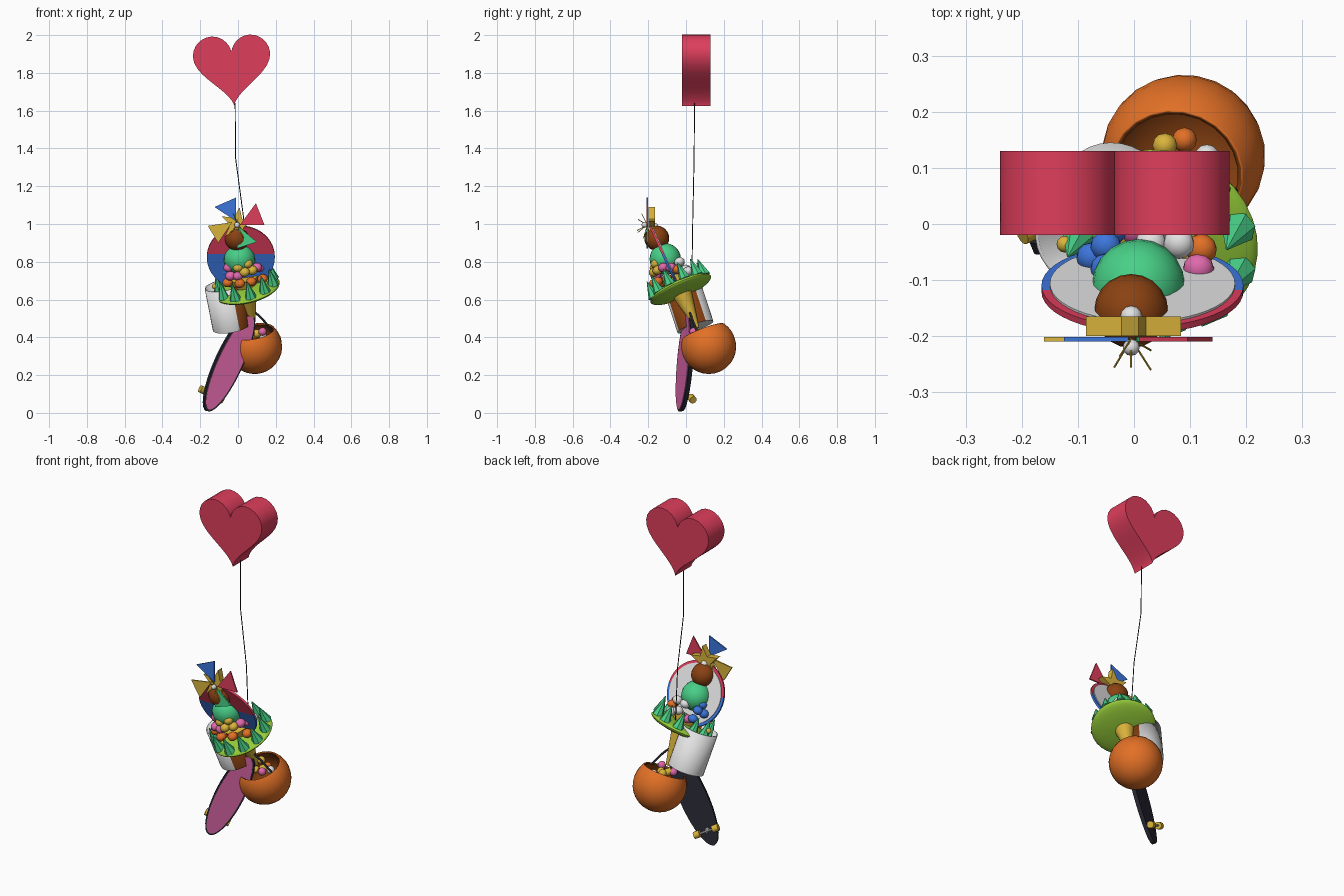
import bpy, bmesh, math, random
from mathutils import Vector, Matrix

if "Cube" in bpy.data.objects:
    bpy.data.objects.remove(bpy.data.objects["Cube"])

random.seed(4)
V = Vector


def mat(name, r, g, b):
    m = bpy.data.materials.new(name)
    m.diffuse_color = [((c / 255 + 0.055) / 1.055) ** 2.4 for c in (r, g, b)] + [1]
    m.use_nodes = True
    m.node_tree.nodes["Principled BSDF"].inputs["Base Color"].default_value = m.diffuse_color
    return m


RED, BLUE = mat("red", 222, 62, 92), mat("blue", 60, 118, 220)
YELLOW, MINT = mat("yellow", 218, 180, 60), mat("mint", 72, 208, 135)
LIME, ORANGE = mat("lime", 150, 205, 58), mat("orange", 226, 112, 38)
BROWN, PINK = mat("brown", 138, 66, 18), mat("pink", 224, 105, 172)
DARK, WHITE = mat("dark", 40, 40, 52), mat("white", 226, 226, 226)


def obj(name, bm, mats, loc=(0, 0, 0), rot=None):
    me = bpy.data.meshes.new(name)
    bmesh.ops.recalc_face_normals(bm, faces=bm.faces)
    bm.to_mesh(me)
    bm.free()
    for m in mats:
        me.materials.append(m)
    o = bpy.data.objects.new(name, me)
    bpy.context.collection.objects.link(o)
    o.matrix_world = Matrix.Translation(loc) @ (rot.to_matrix().to_4x4() if rot else Matrix())
    return o


def aim(d):
    return V(d).normalized().to_track_quat('Z', 'Y')


def ball(name, m, loc, r, squash=1, d=(0, 0, 1), seg=20):
    bm = bmesh.new()
    bmesh.ops.create_uvsphere(bm, u_segments=seg, v_segments=seg // 2 + 2, radius=r)
    bmesh.ops.scale(bm, vec=(1, 1, squash), verts=bm.verts)
    return obj(name, bm, [m], loc, aim(d))


def rod(name, m, a, b, r1, r2, seg=24):
    a, b = V(a), V(b)
    bm = bmesh.new()
    bmesh.ops.create_cone(bm, cap_ends=True, segments=seg, radius1=r1, radius2=r2, depth=(b - a).length)
    return obj(name, bm, [m], (a + b) / 2, aim(b - a))


def prism(name, m, pts, depth, loc, rot=None):
    # outline in x/z, thickness centred along y
    bm = bmesh.new()
    f = bm.faces.new([bm.verts.new((x, -depth / 2, z)) for x, z in pts])
    ext = bmesh.ops.extrude_face_region(bm, geom=[f])
    bmesh.ops.translate(bm, vec=(0, depth, 0), verts=[e for e in ext["geom"] if isinstance(e, bmesh.types.BMVert)])
    return obj(name, bm, [m], loc, rot)


def tube(name, m, pts, r, smooth=False):
    cu = bpy.data.curves.new(name, 'CURVE')
    cu.dimensions = '3D'
    cu.bevel_depth, cu.bevel_resolution = r, 1
    sp = cu.splines.new('NURBS' if smooth else 'POLY')
    sp.points.add(len(pts) - 1)
    for p, c in zip(sp.points, pts):
        p.co = (*c, 1)
    if smooth:
        sp.use_endpoint_u, sp.order_u = True, 3
    cu.materials.append(m)
    bpy.context.collection.objects.link(bpy.data.objects.new(name, cu))


# heart balloon and its string
heart, tilt = [], math.radians(3)
for i in range(48):
    t = 2 * math.pi * i / 48
    x = 0.0128 * 16 * math.sin(t) ** 3
    z = 0.0129 * (13 * math.cos(t) - 5 * math.cos(2 * t) - 2 * math.cos(3 * t) - math.cos(4 * t) + 2.5)
    heart.append((x * math.cos(tilt) + z * -math.sin(tilt), x * math.sin(tilt) + z * math.cos(tilt)))
prism("heart_balloon", RED, heart, 0.15, (-0.03, 0.055, 1.812))
tube("balloon_string", DARK, [(-0.015, 0.045, 1.64), (-0.013, 0.043, 1.35), (0.03, 0.036, 1.03), (0.05, 0.03, 0.66)], 0.0025)

# shield disc: red above, blue below, pale back
n = V((0, -0.91, -0.41)).normalized()
c = V((0.015, -0.115, 0.825))
bm = bmesh.new()
bmesh.ops.create_cone(bm, cap_ends=True, segments=48, radius1=0.18, radius2=0.18, depth=0.012)
bmesh.ops.bisect_plane(bm, geom=bm.verts[:] + bm.edges[:] + bm.faces[:], plane_co=(0, 0.02, 0), plane_no=(0, 1, 0))
for f in bm.faces:
    f.material_index = int(f.calc_center_median().y < 0.02)
obj("shield", bm, [RED, BLUE], c, aim(n))
rod("shield_back", WHITE, c - n * 0.004, c - n * 0.01, 0.165, 0.165, 48)

# tilted plate with leaf cones around the rim
pn = V((-0.22, -0.4, 0.9)).normalized()
pc = V((0.05, -0.028, 0.655))
ball("plate", LIME, pc, 0.175, 0.19, pn, 32)
q = aim(pn)
for i in range(11):
    a = 2 * math.pi * (i + 0.3) / 11
    base = pc + q @ V((0.148 * math.cos(a), 0.148 * math.sin(a), 0.012))
    rod("leaf_cone", MINT, base, base + pn * 0.095, 0.032, 0.002, 7)

# ice cream: wafer and two scoops
rod("wafer_cone", YELLOW, (0.08, 0.06, 0.45), (0.03, -0.06, 0.72), 0.01, 0.075)
ball("mint_scoop", MINT, (0.008, -0.11, 0.815), 0.083)
ball("chocolate_scoop", BROWN, (-0.005, -0.155, 0.925), 0.066)
ball("cream_dab", WHITE, (-0.005, -0.165, 0.985), 0.02, seg=12)

# sweets piled on the plate
sweets = [
    (YELLOW, [(.05, -.16, .79), (0, -.165, .77), (.075, -.15, .755), (.035, -.17, .745)]),
    (PINK, [(-.05, -.13, .77), (-.04, -.15, .725), (.1, -.12, .77), (.0, -.16, .725), (.115, -.08, .77), (.0, -.01, .72)]),
    (ORANGE, [(-.055, -.13, .69), (.07, -.15, .695), (.01, -.17, .685), (.12, -.045, .76), (.13, -.1, .71)]),
    (WHITE, [(.03, -.035, .79), (.08, -.035, .80), (.05, 0, .76), (.09, .01, .75)]),
    (BLUE, [(-.05, -.04, .77), (-.075, -.06, .75), (-.05, -.08, .79), (-.04, -.01, .73)])]
for m, spots in sweets:
    for p in spots:
        ball("sweet", m, p, 0.028, 0.85, pn, 12)

# pinwheel, hub, star and sparkler rods
hub = V((-0.005, -0.205, 0.995))
blades = [(BLUE, [(-.12, .095), (-.005, .145), (-.005, .02)]), (RED, [(.1, .115), (.145, 0), (.015, 0)]),
          (YELLOW, [(-.155, -.005), (-.025, .015), (-.1, -.095)]), (MINT, [(.01, -.01), (.105, -.09), (.0, -.125)])]
for m, pts in blades:
    prism("pinwheel_blade", m, pts, 0.008, hub)
ball("pinwheel_hub", WHITE, hub + V((0, -0.015, 0)), 0.015, seg=12)
star = [((0.09 if i % 2 == 0 else 0.038) * math.sin(math.pi * i / 5 + 0.15),
         (0.09 if i % 2 == 0 else 0.038) * math.cos(math.pi * i / 5 + 0.15)) for i in range(10)]
prism("star", YELLOW, star, 0.035, (-0.005, -0.182, 1.0))
for d in [(.035, -.055, -.03), (0, -.05, .03), (.035, -.02, -.07), (-.03, -.05, -.04), (-.02, -.03, .06)]:
    rod("sparkler_ray", YELLOW, hub, hub + V(d), 0.002, 0.002, 6)

# leaning cup with a brown sleeve panel on its right side
a, b = V((-0.035, 0.05, 0.455)), V((-0.078, -0.022, 0.675))
bm = bmesh.new()
bmesh.ops.create_cone(bm, cap_ends=True, segments=32, radius1=0.1, radius2=0.1, depth=(b - a).length)
bm.faces.ensure_lookup_table()
bmesh.ops.delete(bm, geom=[f for f in bm.faces if f.normal.z > 0.9], context='FACES_ONLY')
rot = aim(b - a)
for f in bm.faces:
    f.material_index = int((rot @ f.normal).dot(V((0.95, -0.25, 0))) > 0.65)
cup = obj("cup", bm, [WHITE, BROWN], (a + b) / 2, rot)
so = cup.modifiers.new("wall", 'SOLIDIFY')
so.thickness = 0.006
ball("cup_pin_head", YELLOW, (-0.123, -0.036, 0.67), 0.015, seg=12)
rod("cup_pin", WHITE, (-0.123, -0.036, 0.67), (-0.08, 0.02, 0.47), 0.004, 0.004, 8)

# round basket, open towards the front, brown inside
bc, bd = V((0.088, 0.12, 0.352)), V((-0.15, -0.35, 0.92))
bm = bmesh.new()
bmesh.ops.create_uvsphere(bm, u_segments=24, v_segments=16, radius=0.146)
bmesh.ops.bisect_plane(bm, geom=bm.verts[:] + bm.edges[:] + bm.faces[:], plane_co=(0, 0, 0.085),
                       plane_no=(0, 0, 1), clear_outer=True)
basket = obj("basket", bm, [ORANGE, BROWN], bc, aim(bd))
so = basket.modifiers.new("wall", 'SOLIDIFY')
so.thickness, so.offset = 0.01, -1
so.material_offset, so.material_offset_rim = 1, 1
tube("basket_handle", DARK, [(-0.03, 0.06, 0.43), (0.0, 0.03, 0.53), (0.1, 0.01, 0.55), (0.18, 0.06, 0.43)], 0.006, True)
for m, p in [(PINK, (.13, .04, .43)), (YELLOW, (.055, .14, .44)), (YELLOW, (.1, .09, .42)),
             (PINK, (.04, .06, .42)), (ORANGE, (.09, .15, .41)), (WHITE, (.13, .12, .41))]:
    ball("basket_sweet", m, p, 0.022, seg=12)

# skateboard: dark deck, pink face, yellow wheels
u = V((0.417, 0.09, 0.905)).normalized()
w = V((0.85, 0.4, -0.43)).normalized()
w = (w - u * w.dot(u)).normalized()
nb = w.cross(u)
frame = Matrix((w, -nb, u)).transposed().to_quaternion()
centre = V((-0.048, -0.005, 0.267))


def oval(s):
    return [(0.078 * s * math.cos(2 * math.pi * i / 40), 0.284 * s * math.sin(2 * math.pi * i / 40)) for i in range(40)]


prism("deck", DARK, oval(1), 0.022, centre, frame)
prism("deck_face", PINK, [(x * 0.88, z * 0.96) for x, z in oval(1)], 0.008, centre + nb * 0.011, frame)
for s in (-0.19, 0.19):
    mid = centre + u * s - nb * 0.035
    rod("axle", WHITE, mid - w * 0.05, mid + w * 0.05, 0.006, 0.006, 8)
    rod("truck", WHITE, mid, mid + nb * 0.03, 0.01, 0.014, 8)
    for k in (-1, 1):
        rod("wheel", YELLOW, mid + w * k * 0.038, mid + w * k * 0.072, 0.02, 0.02, 14)

# smooth round parts, keep sharp edges
bpy.ops.object.select_all(action='DESELECT')
for o in bpy.context.scene.objects:
    if o.type == 'MESH':
        o.select_set(True)
        bpy.context.view_layer.objects.active = o
bpy.ops.object.shade_smooth_by_angle(angle=math.radians(40))
